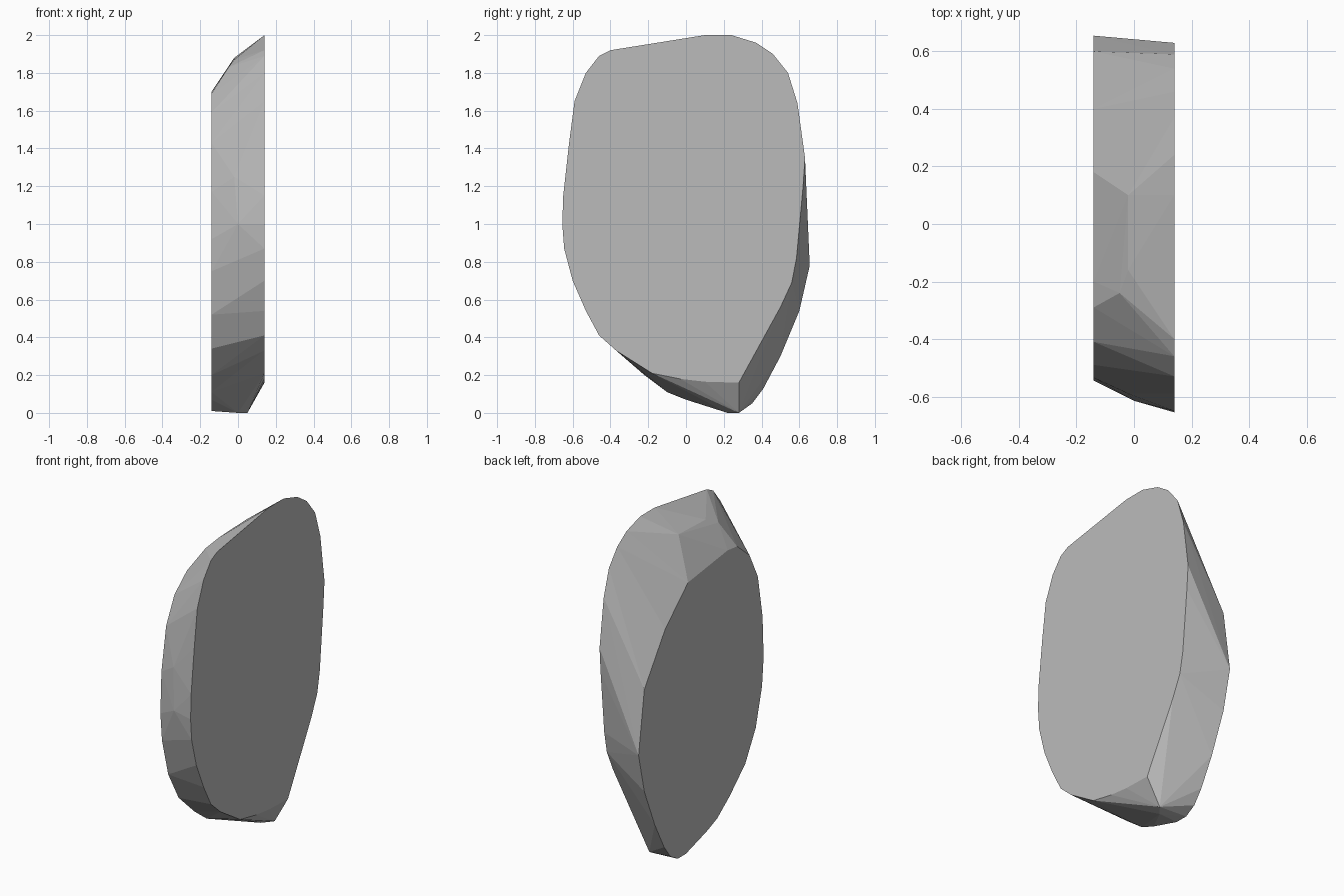
import bpy
import bmesh
import math

default_cube = bpy.data.objects.get("Cube")
if default_cube:
    bpy.data.objects.remove(default_cube, do_unlink=True)

HALF_THICKNESS = 0.14

# Outline of the flat right side, as (y, z)
right_outline = [
    (.28, .16), (.1, .165), (-.03, .18), (-.18, .21), (-.37, .33), (-.46, .41),
    (-.53, .54), (-.6, .7), (-.645, .87), (-.655, 1), (-.65, 1.15), (-.62, 1.42),
    (-.59, 1.65), (-.53, 1.8), (-.46, 1.89), (-.4, 1.92), (.1, 2), (.24, 2),
    (.37, 1.96), (.46, 1.9), (.54, 1.8), (.59, 1.64), (.63, 1.35), (.62, 1.2),
    (.585, .82), (.56, .69), (.5, .56),
]

# Outline of the lower, narrower flat left side, as (y, z)
left_outline = [
    (.2, .01), (0, .07), (-.1, .11), (-.22, .2), (-.37, .34), (-.47, .52),
    (-.53, .75), (-.545, .92), (-.535, 1.17), (-.49, 1.43), (-.41, 1.59),
    (-.29, 1.69), (-.2, 1.7), (.18, 1.65), (.4, 1.45), (.6, 1.16), (.655, .78),
    (.6, .54), (.5, .3), (.41, .13), (.35, .05), (.28, .01),
]

# Chipped corners along the rim, between the two flat sides
rim_corners = [
    (.05, .28, 0), (0, .22, 0),
    (-.02, .1, 1.88), (-.02, -.16, 1.87), (-.05, -.24, 1.83),
    (0, -.615, 1), (-.02, -.59, 1.25),
]


def make_material(name, colour):
    """Plain matte material with one flat colour."""
    material = bpy.data.materials.new(name)
    material.use_nodes = True
    material.diffuse_color = colour
    shader = material.node_tree.nodes["Principled BSDF"]
    shader.inputs["Base Color"].default_value = colour
    shader.inputs["Roughness"].default_value = 0.8
    return material


def side_points(outline, x):
    """Place a flat outline at the given x."""
    return [(x, y, z) for y, z in outline]


def make_chunk(name, points, material):
    """Wrap the points in a faceted convex solid."""
    bm = bmesh.new()
    for point in points:
        bm.verts.new(point)
    hull = bmesh.ops.convex_hull(bm, input=bm.verts)
    unused = {v for v in hull["geom_interior"] + hull["geom_unused"]
              if isinstance(v, bmesh.types.BMVert)}
    bmesh.ops.delete(bm, geom=list(unused), context="VERTS")
    # Merge the triangles of each flat side into one clean face
    bmesh.ops.dissolve_limit(bm, angle_limit=math.radians(1),
                             verts=bm.verts, edges=bm.edges)
    bmesh.ops.recalc_face_normals(bm, faces=bm.faces)
    mesh = bpy.data.meshes.new(name)
    bm.to_mesh(mesh)
    bm.free()
    mesh.materials.append(material)
    chunk = bpy.data.objects.new(name, mesh)
    bpy.context.collection.objects.link(chunk)
    return chunk


# Stone slab
stone_grey = make_material("stone grey", (.5, .5, .5, 1))
make_chunk(
    "stone_slab",
    side_points(right_outline, HALF_THICKNESS)
    + side_points(left_outline, -HALF_THICKNESS)
    + rim_corners,
    stone_grey,
)
